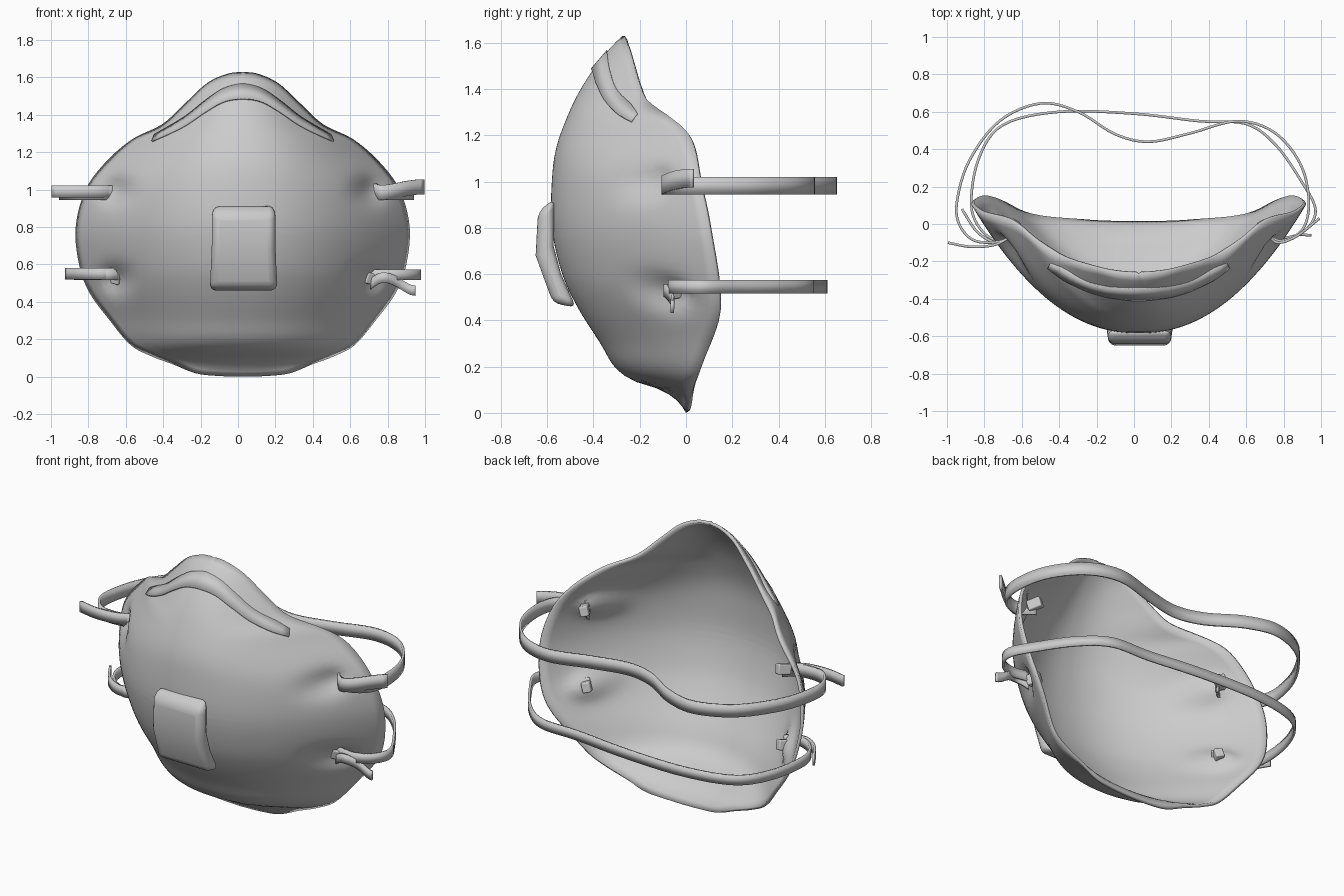
import bpy, bmesh, math
from mathutils import Vector

if "Cube" in bpy.data.objects:
    bpy.data.objects.remove(bpy.data.objects["Cube"])

CX = 0.025  # the shell sits slightly right of the origin


def smooth(pts, n=5):
    """Catmull-Rom samples through the points."""
    v = [Vector(p) for p in pts]
    v = [2 * v[0] - v[1]] + v + [2 * v[-1] - v[-2]]
    out = []
    for i in range(1, len(v) - 2):
        a, b, c, d = v[i - 1:i + 3]
        for k in range(n):
            t = k / n
            out.append(0.5 * (2 * b + (c - a) * t + (2 * a - 5 * b + 4 * c - d) * t * t
                              + (3 * b - a - 3 * c + d) * t ** 3))
    return out + [v[-2]]


def lookup(table, z):
    """Linear lookup in dense (z, value) samples, z ascending."""
    if z <= table[0][0]:
        return table[0][1]
    for p, q in zip(table, table[1:]):
        if z <= q[0]:
            return p[1] + (q[1] - p[1]) * (z - p[0]) / max(q[0] - p[0], 1e-6)
    return table[-1][1]


def finish(name, bm, thick=0, offset=0, bevel=0, angle=40):
    me = bpy.data.meshes.new(name)
    bm.to_mesh(me)
    bm.free()
    ob = bpy.data.objects.new(name, me)
    bpy.context.collection.objects.link(ob)
    if thick:
        m = ob.modifiers.new("thickness", 'SOLIDIFY')
        m.thickness, m.offset = thick, offset
    if bevel:
        m = ob.modifiers.new("rounding", 'BEVEL')
        m.width, m.segments, m.limit_method = bevel, 4, 'ANGLE'
    bpy.ops.object.select_all(action='DESELECT')
    bpy.context.view_layer.objects.active = ob
    ob.select_set(True)
    bpy.ops.object.shade_smooth_by_angle(angle=math.radians(angle))
    return ob


def ribbon(name, low, high, thick):
    bm = bmesh.new()
    a = [bm.verts.new(p) for p in low]
    b = [bm.verts.new(p) for p in high]
    for i in range(len(a) - 1):
        bm.faces.new((a[i], a[i + 1], b[i + 1], b[i]))
    return finish(name, bm, thick)


# Shell profiles: half outline (z, half width), centre line and rim depth (z, y)
outline = smooth([(0, 0), (0.004, 0.13), (0.018, 0.25), (0.065, 0.37), (0.11, 0.49), (0.17, 0.6),
                  (0.3, 0.71), (0.45, 0.82), (0.6, 0.875), (0.8, 0.893), (1.0, 0.84), (1.15, 0.73),
                  (1.27, 0.59), (1.35, 0.43), (1.46, 0.31), (1.57, 0.19), (1.62, 0.08), (1.63, 0)])
front = smooth([(0, 0), (0.05, -0.035), (0.1, -0.11), (0.14, -0.23), (0.2, -0.31), (0.3, -0.37),
                (0.45, -0.465), (0.6, -0.535), (0.8, -0.58), (1.0, -0.58), (1.15, -0.56),
                (1.3, -0.505), (1.4, -0.455), (1.5, -0.39), (1.58, -0.325), (1.63, -0.275)])
rim = smooth([(0, 0), (0.2, 0.06), (0.45, 0.143), (0.8, 0.1), (1.0, 0.06), (1.15, 0.035), (1.22, 0),
              (1.28, -0.07), (1.35, -0.165), (1.42, -0.2), (1.5, -0.225), (1.63, -0.265)])


def depth(x, z):
    u = min(1, abs(x) / max(lookup(outline, z), 1e-4))
    r, f = lookup(rim, z), lookup(front, z)
    y = r + (f - r) * (1 - u ** 2.2)
    for dz in (1.0, 0.52):  # dimples at the strap slots
        d2 = ((abs(x) - 0.69) / 0.085) ** 2 + ((z - dz) / 0.07) ** 2
        y += 0.08 * math.exp(-d2) * min(1, (1 - u) * 6)
    return y


# Moulded cup
bm = bmesh.new()
loop = [(p[1], p[0]) for p in outline] + [(-p[1], p[0]) for p in outline[-2:0:-1]]
RINGS, ZC = 30, 0.8
centre = bm.verts.new((CX, depth(0, ZC), ZC))
prev = None
for k in range(1, RINGS + 1):
    s = k / RINGS
    row = []
    for x, z in loop:
        px, pz = x * s, ZC + (z - ZC) * s
        row.append(bm.verts.new((px + CX, depth(px, pz), pz)))
    n = len(row)
    for i in range(n):
        j = (i + 1) % n
        if prev:
            bm.faces.new((prev[i], row[i], row[j], prev[j]))
        else:
            bm.faces.new((centre, row[i], row[j]))
    prev = row
bm.normal_update()
if sum(f.normal.y for f in bm.faces) > 0:
    bmesh.ops.reverse_faces(bm, faces=bm.faces[:])
finish("mask_shell", bm, 0.018, -1, angle=60)

# Exhalation valve cover: side profile extruded across, narrowing to the front
prof = [(-0.57, 0.925), (-0.64, 0.87), (-0.65, 0.68), (-0.575, 0.475), (-0.475, 0.455),
        (-0.54, 0.6), (-0.572, 0.72)]
bm = bmesh.new()
face = bm.faces.new([bm.verts.new((-0.175, y, z)) for y, z in prof])
ext = bmesh.ops.extrude_face_region(bm, geom=[face])
bmesh.ops.translate(bm, vec=(0.35, 0, 0), verts=[g for g in ext['geom'] if isinstance(g, bmesh.types.BMVert)])
for v in bm.verts:
    v.co.x = v.co.x * (1 + 0.8 * (v.co.y + 0.57)) + CX + 0.005
bmesh.ops.recalc_face_normals(bm, faces=bm.faces[:])
finish("valve_cover", bm, bevel=0.035)

# Nose clip hugging the shell
arc = [(0, 1.485), (0.1, 1.47), (0.2, 1.415), (0.32, 1.335), (0.485, 1.258)]
arc = smooth([(-x, z) for x, z in arc[:0:-1]] + arc)
low, high = [], []
for x, z in arc:
    t = abs(x) / 0.485
    x2, z2 = x * (1 - 0.03 * t), z + 0.08 - 0.045 * t
    low.append((x + CX, depth(x, z) - 0.007, z))
    high.append((x2 + CX, depth(x2, z2) - 0.001, z2))
ribbon("nose_clip", low, high, 0.01)


# Head straps and their loose tails: flat bands along a path seen from above
def strap(name, path, z, h, droop=0):
    pts = smooth(path, 6)
    n = len(pts) - 1
    zs = [z + droop * math.sin(math.pi * 1.5 * i / n) for i in range(n + 1)]
    ribbon(name, [(p.x, p.y, c - h / 2) for p, c in zip(pts, zs)],
           [(p.x, p.y, c + h / 2) for p, c in zip(pts, zs)], 0.014)


strap("upper_strap", [(-0.63, -0.03), (-0.7, -0.09), (-0.85, -0.09), (-0.935, 0), (-0.945, 0.13),
                      (-0.88, 0.34), (-0.72, 0.55), (-0.5, 0.645), (-0.3, 0.6), (-0.1, 0.48),
                      (0.08, 0.44), (0.3, 0.485), (0.55, 0.55), (0.75, 0.49), (0.89, 0.32),
                      (0.935, 0.12), (0.9, -0.03), (0.78, -0.09), (0.68, -0.03)], 0.982, 0.075)
strap("lower_strap", [(-0.62, -0.06), (-0.7, -0.1), (-0.81, -0.04), (-0.87, 0.1), (-0.83, 0.35),
                      (-0.7, 0.53), (-0.4, 0.6), (0, 0.59), (0.35, 0.55), (0.6, 0.535), (0.76, 0.42),
                      (0.9, 0.22), (0.97, 0.08), (0.93, -0.02), (0.83, -0.07), (0.69, -0.05)], 0.545, 0.058)
strap("upper_tail_left", [(-0.65, -0.06), (-0.74, -0.11), (-0.87, -0.122), (-0.995, -0.1)], 0.99, 0.065)
strap("upper_tail_right", [(0.72, -0.06), (0.77, -0.1), (0.87, -0.065), (0.992, 0.03)], 1.0, 0.08, -0.015)
strap("lower_tail_left", [(-0.65, -0.08), (-0.74, -0.1), (-0.84, -0.04), (-0.92, 0.08)], 0.55, 0.06)
strap("lower_tail_right", [(0.71, -0.06), (0.78, -0.09), (0.87, -0.06), (0.95, -0.06)], 0.495, 0.055, 0.035)

# Folded strap ends inside the cup
for name, x, y, z in (("upper_left", -0.645, -0.02, 1.0), ("upper_right", 0.7, -0.02, 1.0),
                      ("lower_left", -0.64, -0.035, 0.53), ("lower_right", 0.695, -0.035, 0.53)):
    bm = bmesh.new()
    bmesh.ops.create_cube(bm, size=1)
    bmesh.ops.scale(bm, vec=(0.05, 0.08, 0.06), verts=bm.verts[:])
    ob = finish("strap_knot_" + name, bm, bevel=0.008)
    ob.location = (x, y, z)
    ob.rotation_euler = (0.2, 0.25, 0.5 if x > 0 else -0.5)
